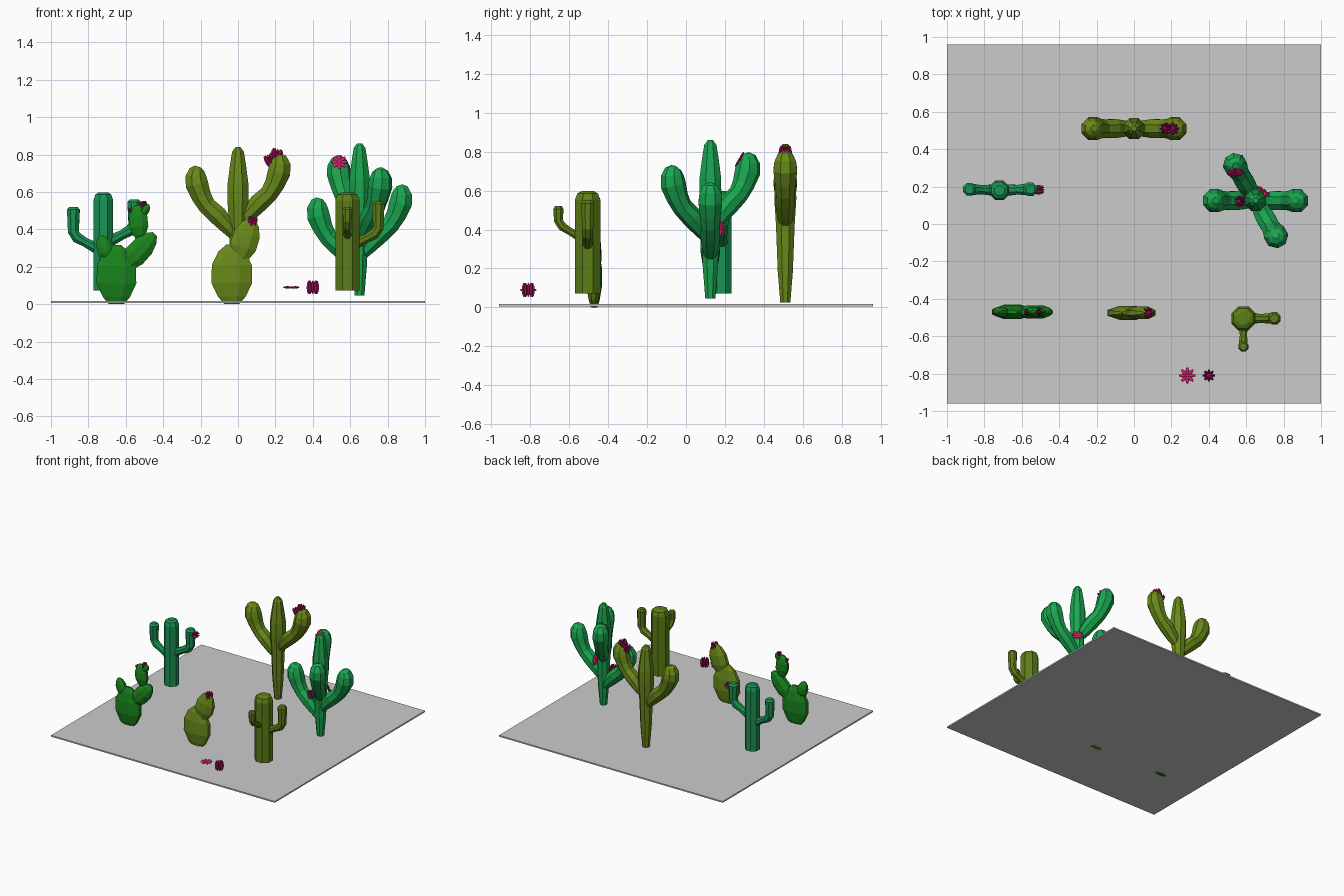
import bpy, bmesh
from math import sin, cos, pi, radians
from mathutils import Vector, Matrix

if "Cube" in bpy.data.objects:
    bpy.data.objects.remove(bpy.data.objects["Cube"])

def material(name, rgb):
    m = bpy.data.materials.new(name)
    m.diffuse_color = (*rgb, 1)
    m.use_nodes = True
    m.node_tree.nodes["Principled BSDF"].inputs["Base Color"].default_value = m.diffuse_color
    return m

EMERALD = material("emerald", (0.01, 0.38, 0.08))
TEAL = material("teal_green", (0.01, 0.30, 0.09))
OLIVE = material("olive", (0.14, 0.25, 0.01))
MOSS = material("moss", (0.11, 0.21, 0.008))
GREEN = material("deep_green", (0.01, 0.23, 0.012))
PINK = material("pink", (0.75, 0.012, 0.16))
CRIMSON = material("crimson", (0.42, 0.006, 0.12))

def finish(bm, name, mat=None):
    bmesh.ops.recalc_face_normals(bm, faces=bm.faces[:])
    me = bpy.data.meshes.new(name)
    bm.to_mesh(me)
    bm.free()
    ob = bpy.data.objects.new(name, me)
    if mat:
        me.materials.append(mat)
    bpy.context.collection.objects.link(ob)
    return ob

def loft(name, pts, radii, side, mat, sides=8):
    """Skin rings along a planar path; radii are (along side, in plane)."""
    bm = bmesh.new()
    pts = [Vector(p) for p in pts]
    n = Vector(side).normalized()
    rings = []
    for i, (p, (ra, rb)) in enumerate(zip(pts, radii)):
        t = (pts[min(i + 1, len(pts) - 1)] - pts[max(i - 1, 0)]).normalized()
        b = t.cross(n)
        rings.append([bm.verts.new(p + n * ra * cos(a) + b * rb * sin(a))
                      for a in (2 * pi * (k + 0.5) / sides for k in range(sides))])
    for r0, r1 in zip(rings, rings[1:]):
        for k in range(sides):
            j = (k + 1) % sides
            bm.faces.new((r0[k], r0[j], r1[j], r1[k]))
    bm.faces.new(rings[0])
    bm.faces.new(rings[-1])
    return finish(bm, name, mat)

def column(name, x, y, prof, mat):
    loft(name, [(x, y, z) for z, r in prof], [(r, r) for z, r in prof], (1, 0, 0), mat)

def branch(name, x, y, angle, prof, z0, mat):
    """Arm leaving a trunk: prof rows are (distance out, rise, radius)."""
    a = radians(angle)
    loft(name, [(x + d * cos(a), y + d * sin(a), z0 + z) for d, z, r in prof],
         [(r, r) for d, z, r in prof], (-sin(a), cos(a), 0), mat)

def pad(name, y, p0, p1, w, t, mat):
    """Flat prickly-pear pad between two points in the xz plane."""
    prof = ((0, .38), (.12, .68), (.35, 1), (.65, .98), (.88, .66), (1, .25))
    a, b = Vector((p0[0], y, p0[1])), Vector((p1[0], y, p1[1]))
    loft(name, [a.lerp(b, f) for f, s in prof], [(t * s, w * s) for f, s in prof], (0, 1, 0), mat)

def flower(name, loc, normal=(0, 0, 1), size=1, bud=True):
    """Eight petals around an axis, closed as a bud or spread flat."""
    bm = bmesh.new()
    aim = Vector((0, 0, 1)).rotation_difference(Vector(normal)).to_matrix().to_4x4()
    dims, off = ((.014, .008, .037), .021) if bud else ((.023, .010, .006), .024)
    for k in range(8):
        m = (Matrix.Translation(loc) @ aim @ Matrix.Scale(size, 4)
             @ Matrix.Rotation(k * pi / 4, 4, 'Z') @ Matrix.Translation((off, 0, 0))
             @ Matrix.Diagonal((*dims, 1)))
        bmesh.ops.create_uvsphere(bm, u_segments=6, v_segments=6, radius=1, matrix=m)
    core = (.017, .017, .030) if bud else (.012, .012, .006)
    bmesh.ops.create_uvsphere(bm, u_segments=8, v_segments=4, radius=1,
        matrix=Matrix.Translation(loc) @ aim @ Matrix.Scale(size, 4) @ Matrix.Diagonal((*core, 1)))
    finish(bm, name, CRIMSON if bud else PINK)

# ground slab
bm = bmesh.new()
bmesh.ops.create_cube(bm, size=1, matrix=Matrix.Translation((0, 0, .011)) @ Matrix.Diagonal((2, 1.92, .011, 1)))
finish(bm, "ground_slab")

# large bulbous cacti
FAT_ARM = ((.01, 0, .03), (.05, .05, .045), (.11, .115, .055), (.165, .165, .052),
           (.195, .215, .057), (.22, .28, .066), (.225, .325, .060), (.22, .36, .042), (.215, .376, .018))
FAT_TRUNK = ((0, .028), (.16, .042), (.40, .052), (.53, .061), (.62, .060), (.72, .046), (.79, .034), (.815, .014))
for name, x, y, base, mat, arms in (
        ("olive_tall", 0, .51, .025, OLIVE, ((180, .36), (0, .425))),
        ("emerald_tall", .65, .125, .045, EMERALD, ((180, .19), (0, .26), (120, .415), (-60, .35)))):
    column(name + "_trunk", x, y, [(base + z, r) for z, r in FAT_TRUNK], mat)
    for i, (ang, z0) in enumerate(arms):
        branch(f"{name}_arm_{i + 1}", x, y, ang, FAT_ARM, z0, mat)

# slim columnar cacti
def slim_arm(d, rise, r):
    return ((.02, .01, r * .9), (d * .6, .05, r * .7), (d - .02, .075, r * .85), (d, .105, r * .85),
            (d, rise - .015, r), (d, rise, r * .65))
for name, x, y, r, mat, arms in (
        ("teal_column", -.72, .18, .057, TEAL, ((178, .16, .28, .52, .037), (2, .165, .32, .56, .039))),
        ("moss_column", .585, -.505, .070, MOSS, ((0, .165, .30, .55, .036), (-90, .15, .34, .52, .029)))):
    column(name + "_trunk", x, y, ((.072, r), (.555, r), (.585, r * .82), (.597, r * .5)), mat)
    for i, (ang, d, z0, top, ra) in enumerate(arms):
        branch(f"{name}_arm_{i + 1}", x, y, ang, slim_arm(d, top - z0, ra), z0, mat)

# prickly pears
pad("green_pear_base", -.47, (-.65, 0), (-.65, .315), .115, .042, GREEN)
pad("green_pear_side", -.47, (-.615, .19), (-.445, .375), .066, .038, GREEN)
pad("green_pear_top", -.47, (-.525, .35), (-.54, .53), .055, .030, GREEN)
pad("green_pear_tip", -.47, (-.52, .47), (-.48, .535), .028, .020, GREEN)
pad("green_pear_bud", -.47, (-.69, .23), (-.735, .365), .045, .028, GREEN)
pad("olive_pear_base", -.475, (-.033, .002), (-.033, .32), .118, .040, OLIVE)
pad("olive_pear_top", -.475, (.0, .225), (.075, .455), .078, .037, OLIVE)

# flowers on the plants
flower("olive_tall_flower_1", (.205, .51, .795), (.25, 0, 1))
flower("olive_tall_flower_2", (.172, .51, .77), (-.5, 0, 1), .9)
flower("emerald_flower_1", (.542, .275, .76), (0, -.87, .5), 1, False)
flower("emerald_flower_2", (.565, .12, .35), (-.3, 0, 1), .9)
flower("emerald_flower_3", (.69, .175, .41), (.6, .8, .3), 1, False)
flower("teal_column_flower", (-.51, .183, .525), (1, 0, .3), .75)
flower("green_pear_flower_1", (-.505, -.47, .53), (0, 0, 1), .55)
flower("green_pear_flower_2", (-.572, -.47, .50), (-.5, 0, 1), .4)
flower("olive_pear_flower", (.075, -.475, .438), (.2, 0, 1), .85)

# loose flowers in front
flower("loose_open_flower", (.285, -.81, .09), bud=False)
flower("loose_bud", (.40, -.81, .09))
